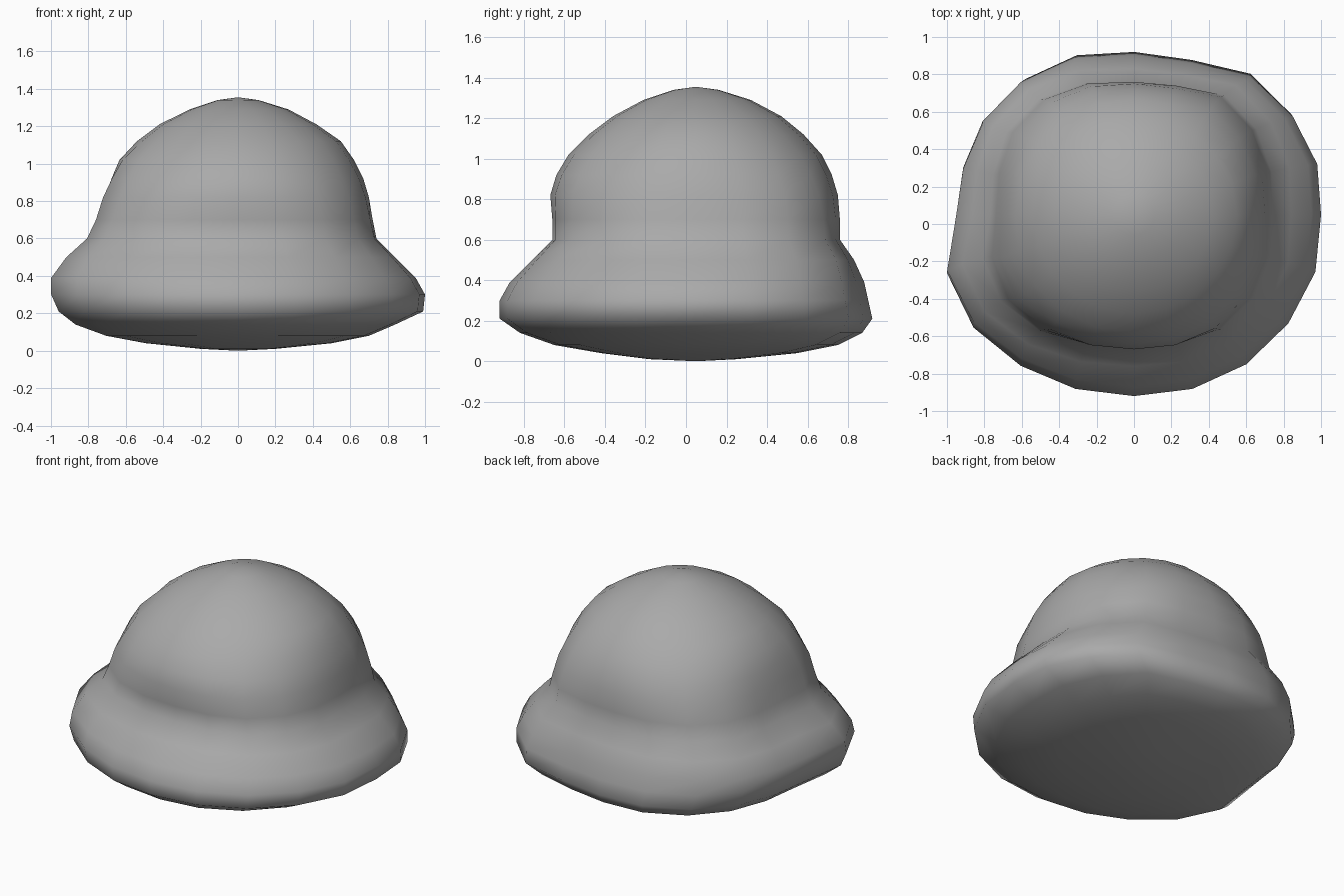
import bpy
import bmesh
import math

default_cube = bpy.data.objects.get("Cube")
if default_cube:
    bpy.data.objects.remove(default_cube, do_unlink=True)

SIDES = 20
CENTRE_Y = 0.05

# Slightly irregular hand-shaped outline, as a scale per side
WOBBLE = [1, 1.03, 1.05, 1.07, 1, 1, 1.03, 1.03, 1, 0.96,
          0.95, 1.05, 1.06, 1.03, 1.01, 1, 1.01, 1.02, 1.02, 1.02]

# Cross-sections: height, right, left, front and back reach,
# outline strength, fullness of the diagonals
SECTIONS = [
    (0.01, 0.20, 0.20, 0.23, 0.20, 0, 0),
    (0.04, 0.50, 0.50, 0.47, 0.50, 0.3, 0),
    (0.08, 0.72, 0.70, 0.70, 0.70, 0.6, 0),
    (0.14, 0.87, 0.84, 0.87, 0.82, 1, 0),
    (0.21, 0.96, 0.99, 0.97, 0.87, 1, 0),
    (0.30, 1.00, 1.00, 0.97, 0.85, 1, 0),
    (0.39, 1.00, 0.95, 0.92, 0.83, 1, 0),
    (0.50, 0.91, 0.84, 0.81, 0.78, 1, 0.03),
    (0.60, 0.80, 0.74, 0.71, 0.71, 0.8, 0.06),
    (0.70, 0.76, 0.72, 0.71, 0.71, 0.6, 0.06),
    (0.82, 0.73, 0.70, 0.72, 0.70, 0.5, 0.04),
    (0.92, 0.69, 0.67, 0.69, 0.67, 0.4, 0.02),
    (1.02, 0.64, 0.62, 0.63, 0.62, 0.2, 0.01),
    (1.12, 0.54, 0.55, 0.53, 0.53, 0, 0),
    (1.21, 0.42, 0.42, 0.41, 0.42, 0, 0),
    (1.29, 0.26, 0.27, 0.26, 0.27, 0, 0),
    (1.34, 0.11, 0.11, 0.11, 0.11, 0, 0),
]


def add_section(bm, height, right, left, front, back, strength, fullness):
    ring = []
    for i, wobble in enumerate(WOBBLE):
        angle = math.tau * i / SIDES
        scale = 1 + (wobble - 1) * strength
        scale += fullness * math.sin(2 * angle) ** 2
        x = math.cos(angle) * scale
        y = math.sin(angle) * scale
        x *= left if x > 0 else right
        y *= back if y > 0 else front
        ring.append(bm.verts.new((x, CENTRE_Y + y, height)))
    return ring


def close_ring(bm, ring, height):
    tip = bm.verts.new((0, CENTRE_Y, height))
    for i in range(SIDES):
        bm.faces.new((ring[i], ring[(i + 1) % SIDES], tip))


# Domed body with a flared brim and a shallow rounded underside
bm = bmesh.new()
rings = [add_section(bm, *section) for section in SECTIONS]
for low, high in zip(rings, rings[1:]):
    for i in range(SIDES):
        j = (i + 1) % SIDES
        bm.faces.new((low[i], low[j], high[j], high[i]))
close_ring(bm, rings[0], 0)
close_ring(bm, rings[-1], 1.355)
bmesh.ops.recalc_face_normals(bm, faces=bm.faces)
for face in bm.faces:
    face.smooth = True

mesh = bpy.data.meshes.new("domed_body")
bm.to_mesh(mesh)
bm.free()
body = bpy.data.objects.new("domed_body", mesh)
bpy.context.collection.objects.link(body)

# Plain grey material
grey = bpy.data.materials.new("plain grey")
grey.use_nodes = True
colour = (0.4, 0.4, 0.4, 1)
grey.diffuse_color = colour
grey.node_tree.nodes["Principled BSDF"].inputs["Base Color"].default_value = colour
mesh.materials.append(grey)
